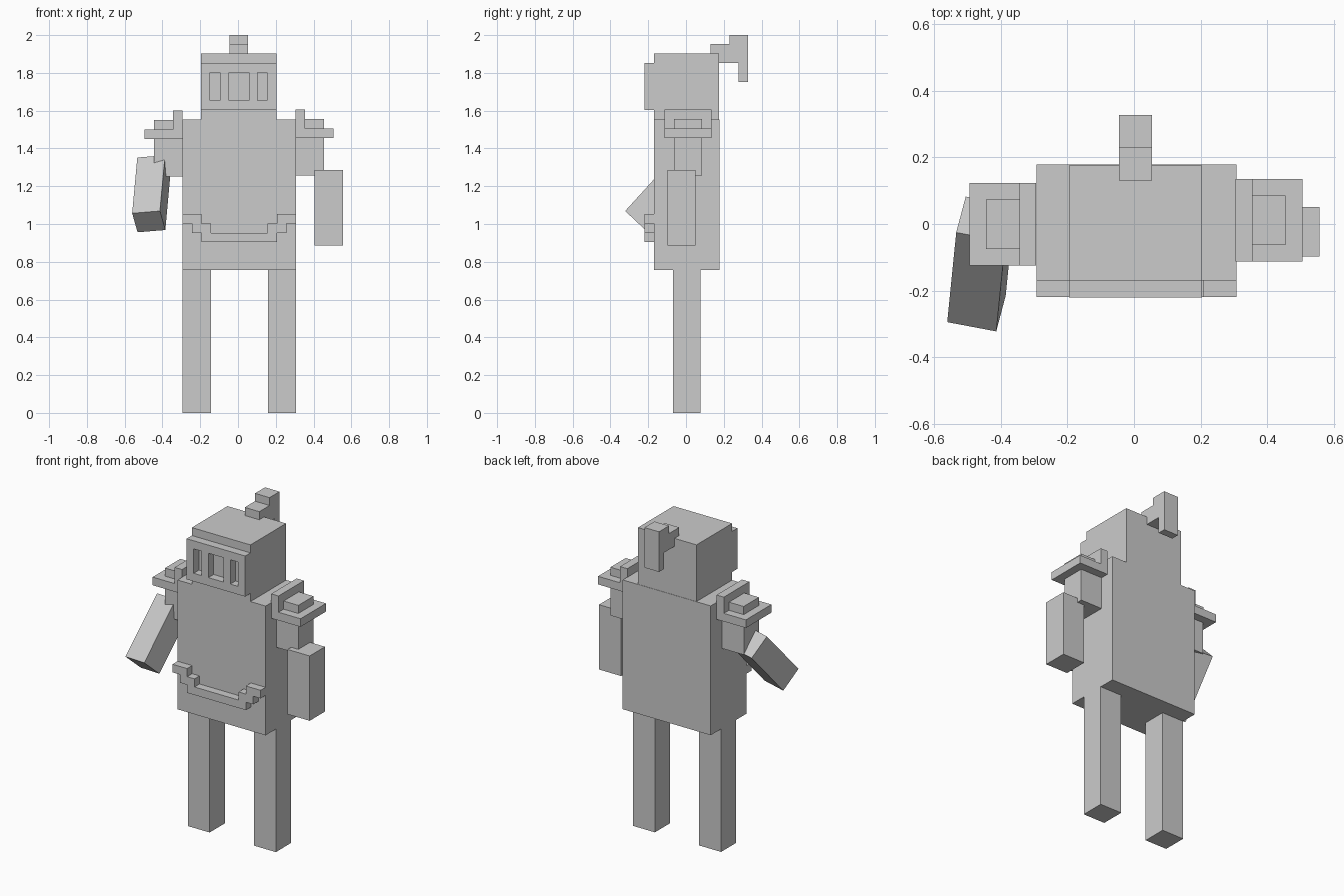
import bpy, bmesh
from mathutils import Matrix, Vector

if "Cube" in bpy.data.objects:
    bpy.data.objects.remove(bpy.data.objects["Cube"])

grey = bpy.data.materials.new("plain_grey")
grey.diffuse_color = (0.6, 0.6, 0.6, 1)
grey.use_nodes = True
grey.node_tree.nodes["Principled BSDF"].inputs["Base Color"].default_value = grey.diffuse_color


def finish(name, bm):
    bmesh.ops.recalc_face_normals(bm, faces=bm.faces)
    mesh = bpy.data.meshes.new(name)
    bm.to_mesh(mesh)
    bm.free()
    mesh.materials.append(grey)
    obj = bpy.data.objects.new(name, mesh)
    bpy.context.collection.objects.link(obj)
    return obj


def box(name, x, y, z):
    """Box given by its (low, high) range on each axis."""
    bm = bmesh.new()
    size = [r[1] - r[0] for r in (x, y, z)]
    mid = [(r[1] + r[0]) / 2 for r in (x, y, z)]
    bmesh.ops.create_cube(bm, size=1,
                          matrix=Matrix.Translation(mid) @ Matrix.Diagonal((*size, 1)))
    return finish(name, bm)


def extrusion(name, outline, depth):
    """Extrude a closed 3D outline along a vector."""
    bm = bmesh.new()
    face = bm.faces.new([bm.verts.new(p) for p in outline])
    new = bmesh.ops.extrude_face_region(bm, geom=[face], use_keep_orig=True)["geom"]
    bmesh.ops.translate(bm, vec=depth,
                        verts=[v for v in new if isinstance(v, bmesh.types.BMVert)])
    return finish(name, bm)


# Torso and head
box("torso", (-0.293, 0.307), (-0.17, 0.178), (0.757, 1.553))
box("head", (-0.195, 0.204), (-0.17, 0.176), (1.553, 1.902))

# Visor with three cut slots
visor = box("visor", (-0.195, 0.204), (-0.221, -0.17), (1.603, 1.853))
for x0, x1 in ((-0.147, -0.094), (-0.047, 0.057), (0.102, 0.154)):
    cutter = box("slot_cutter", (x0, x1), (-0.3, -0.1), (1.653, 1.803))
    cutter.hide_render = True
    cutter.hide_set(True)
    cut = visor.modifiers.new("slot", 'BOOLEAN')
    cut.operation, cut.solver, cut.object = 'DIFFERENCE', 'EXACT', cutter

# Stepped plume at the back of the head
plume = [(0.13, 1.952), (0.23, 1.952), (0.23, 2.0), (0.327, 2.0),
         (0.327, 1.753), (0.279, 1.753), (0.279, 1.853), (0.13, 1.853)]
extrusion("plume", [(-0.045, y, z) for y, z in plume], (0.099, 0, 0))

# Stepped belt, right half mirrored about the torso's middle
mid = 0.007
steps = [(0.30, 1.053), (0.20, 1.053), (0.20, 1.003), (0.15, 1.003), (0.15, 0.953)]
lower = [(0.20, 0.904), (0.20, 0.953), (0.25, 0.953), (0.25, 1.003), (0.30, 1.003)]
half = lower + steps
belt = half + [(-x, z) for x, z in reversed(half)]
extrusion("belt", [(mid + x, -0.219, z) for x, z in belt], (0, 0.049, 0))

# Legs
for side, x in (("left", -0.293), ("right", 0.158)):
    box(side + "_leg", (x, x + 0.149), (-0.07, 0.077), (0, 0.757))

# Upper arms and shoulder pads
for side, s, x, y, z in (("left", -1, -0.294, 0.0, 0.0), ("right", 1, 0.305, 0.012, 0.006)):
    def span(a, b):
        return tuple(sorted((x + s * a, x + s * b)))
    box(side + "_upper_arm", span(0, 0.15), (y - 0.075, y + 0.072), (z + 1.252, z + 1.455))
    box(side + "_shoulder_plate", span(0, 0.2), (y - 0.125, y + 0.123), (z + 1.45, z + 1.5))
    box(side + "_shoulder_lip", span(0, 0.05), (y - 0.125, y + 0.123), (z + 1.5, z + 1.6))
    box(side + "_shoulder_stud", span(0.05, 0.15), (y - 0.075, y + 0.073), (z + 1.5, z + 1.55))

# Forearms: one hangs straight, the other is raised to the front
box("right_forearm", (0.406, 0.557), (-0.098, 0.051), (0.886, 1.285))
raised = box("left_forearm", (-0.075, 0.075), (-0.075, 0.075), (-0.2, 0.2))
along = Vector((0.027, 0.269, 0.295)).normalized()
across = Vector((0.148, -0.027, 0.013))
across = (across - along * across.dot(along)).normalized()
rot = Matrix((across, along.cross(across), along)).transposed().to_4x4()
raised.matrix_world = Matrix.Translation((-0.459, -0.12, 1.16)) @ rot
